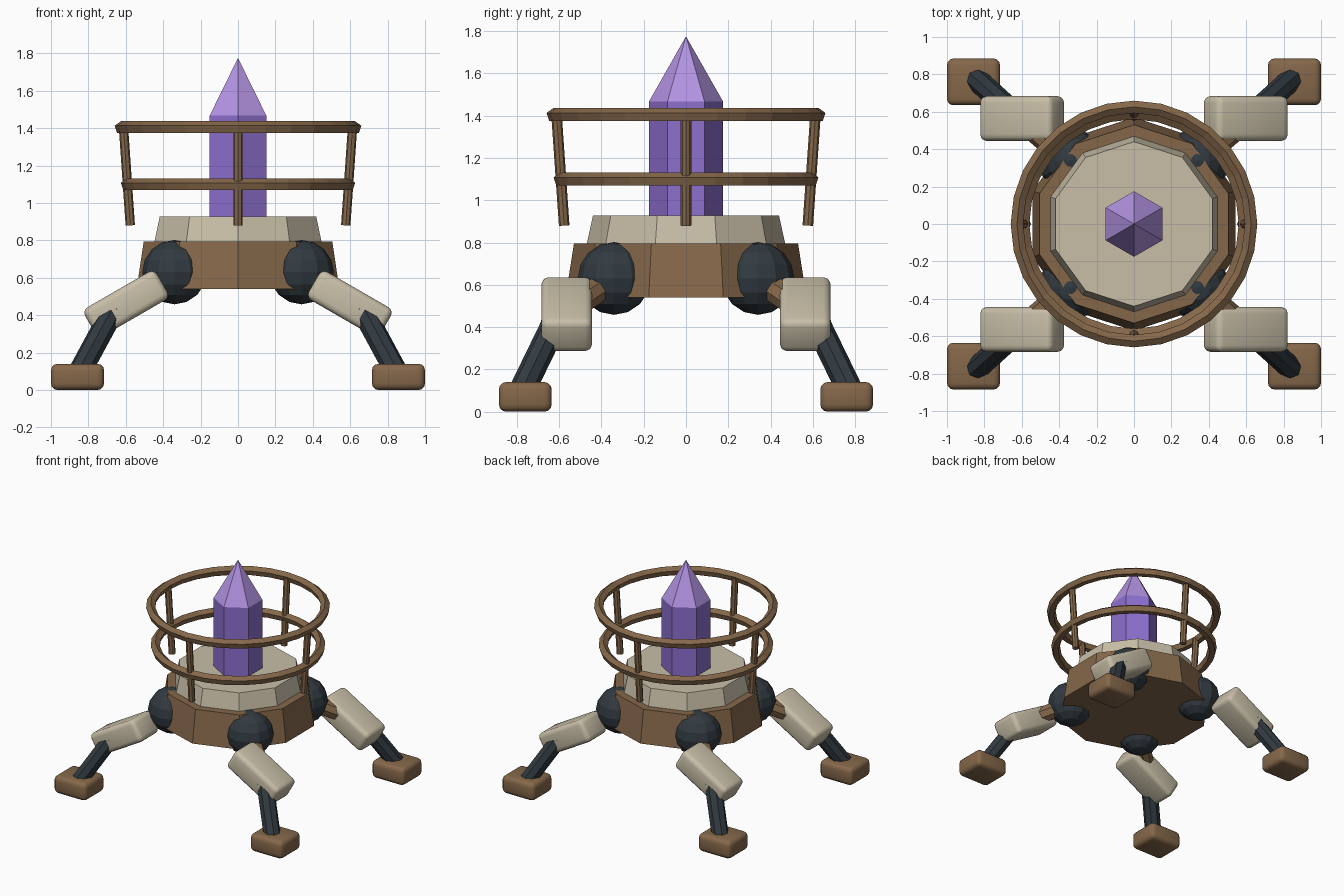
import bpy, bmesh, math
from mathutils import Vector, Matrix

if "Cube" in bpy.data.objects:
    bpy.data.objects.remove(bpy.data.objects["Cube"])


def material(name, rgb):
    m = bpy.data.materials.new(name)
    m.diffuse_color = (*rgb, 1)
    m.use_nodes = True
    m.node_tree.nodes["Principled BSDF"].inputs["Base Color"].default_value = m.diffuse_color
    return m


BROWN = material("worn_brown", (0.235, 0.137, 0.068))
CREAM = material("cream", (0.58, 0.52, 0.39))
DARK = material("dark_steel", (0.031, 0.042, 0.052))
PURPLE = material("crystal_purple", (0.27, 0.16, 0.62))
LILAC = material("crystal_lilac", (0.45, 0.29, 0.76))


def add(name, bm, mat):
    bmesh.ops.recalc_face_normals(bm, faces=bm.faces)
    me = bpy.data.meshes.new(name)
    bm.to_mesh(me)
    bm.free()
    ob = bpy.data.objects.new(name, me)
    bpy.context.collection.objects.link(ob)
    me.materials.append(mat)
    return ob


def frustum(name, sides, r0, r1, z0, z1, mat):
    """Upright prism or cone with a corner facing the front."""
    bm = bmesh.new()
    rings = []
    for r, z in ((r0, z0), (r1, z1)):
        rings.append([bm.verts.new((r * math.sin(math.tau * i / sides),
                                    -r * math.cos(math.tau * i / sides), z))
                      for i in range(sides)])
    bm.faces.new(rings[0])
    bm.faces.new(rings[1])
    for i in range(sides):
        j = (i + 1) % sides
        bm.faces.new((rings[0][i], rings[0][j], rings[1][j], rings[1][i]))
    if r1 == 0:
        bmesh.ops.remove_doubles(bm, verts=bm.verts, dist=1e-5)
    return add(name, bm, mat)


def rod(name, a, b, r, sides, mat):
    a, b = Vector(a), Vector(b)
    d = b - a
    bm = bmesh.new()
    bmesh.ops.create_cone(bm, cap_ends=True, segments=sides, radius1=r, radius2=r,
                          depth=d.length,
                          matrix=Matrix.Translation((a + b) / 2)
                          @ d.to_track_quat('Z', 'Y').to_matrix().to_4x4())
    return add(name, bm, mat)


def rounded_box(name, centre, size, tilt, bevel, mat):
    bm = bmesh.new()
    bmesh.ops.create_cube(bm, size=1, matrix=Matrix.Translation(centre)
                          @ Matrix.Rotation(tilt, 4, 'Y') @ Matrix.Diagonal((*size, 1)))
    bmesh.ops.bevel(bm, geom=bm.edges[:], offset=bevel, segments=3, profile=0.5,
                    affect='EDGES')
    for f in bm.faces:
        f.smooth = True
    return add(name, bm, mat)


def ring(name, radius, z, r, mat, segs=28, sides=5):
    """Rail swept from a five-sided section pointing up."""
    bm = bmesh.new()
    loops = []
    for i in range(segs):
        t = math.tau * i / segs
        loop = []
        for k in range(sides):
            a = math.pi / 2 + math.tau * k / sides
            d = radius + r * math.cos(a)
            loop.append(bm.verts.new((d * math.cos(t), d * math.sin(t), z + r * math.sin(a))))
        loops.append(loop)
    for i in range(segs):
        p, q = loops[i], loops[(i + 1) % segs]
        for k in range(sides):
            n = (k + 1) % sides
            bm.faces.new((p[k], q[k], q[n], p[n]))
    return add(name, bm, mat)


# Body and deck
frustum("hull", 10, 0.57, 0.53, 0.54, 0.795, BROWN)
frustum("deck", 10, 0.47, 0.44, 0.79, 0.927, CREAM)

# Crystal
frustum("crystal_shaft", 6, 0.175, 0.175, 0.90, 1.467, PURPLE)
frustum("crystal_tip", 6, 0.175, 0.0, 1.467, 1.775, LILAC)

# Railing
ring("upper_rail", 0.626, 1.402, 0.035, BROWN)
ring("lower_rail", 0.593, 1.097, 0.035, BROWN)
for i in range(4):
    c, s = round(math.cos(i * math.pi / 2)), round(math.sin(i * math.pi / 2))
    rod(f"rail_post_{i + 1}", (0.576 * c, 0.576 * s, 0.88), (0.612 * c, 0.612 * s, 1.40),
        0.025, 8, BROWN)

# Four legs
for sx, sy, side in ((1, -1, "front_right"), (-1, -1, "front_left"),
                     (1, 1, "back_right"), (-1, 1, "back_left")):
    hip = (0.34 * sx, 0.34 * sy, 0.63)
    knee = (0.655 * sx, 0.605 * sy, 0.45)
    bm = bmesh.new()
    bmesh.ops.create_uvsphere(bm, u_segments=12, v_segments=8, radius=0.172,
                              matrix=Matrix.Translation(hip))
    add("hip_ball_" + side, bm, DARK)
    rod("upper_leg_" + side, hip, (0.69 * sx, 0.635 * sy, 0.43), 0.065, 8, BROWN)
    rounded_box("leg_armour_" + side, (0.598 * sx, 0.564 * sy, 0.461),
                (0.445, 0.24, 0.175), math.radians(30) * sx, 0.035, CREAM)
    rod("lower_leg_" + side, knee, (0.855 * sx, 0.785 * sy, 0.08), 0.062, 8, DARK)
    rounded_box("foot_" + side, (0.858 * sx, 0.76 * sy, 0.07),
                (0.284, 0.25, 0.14), 0, 0.035, BROWN)
